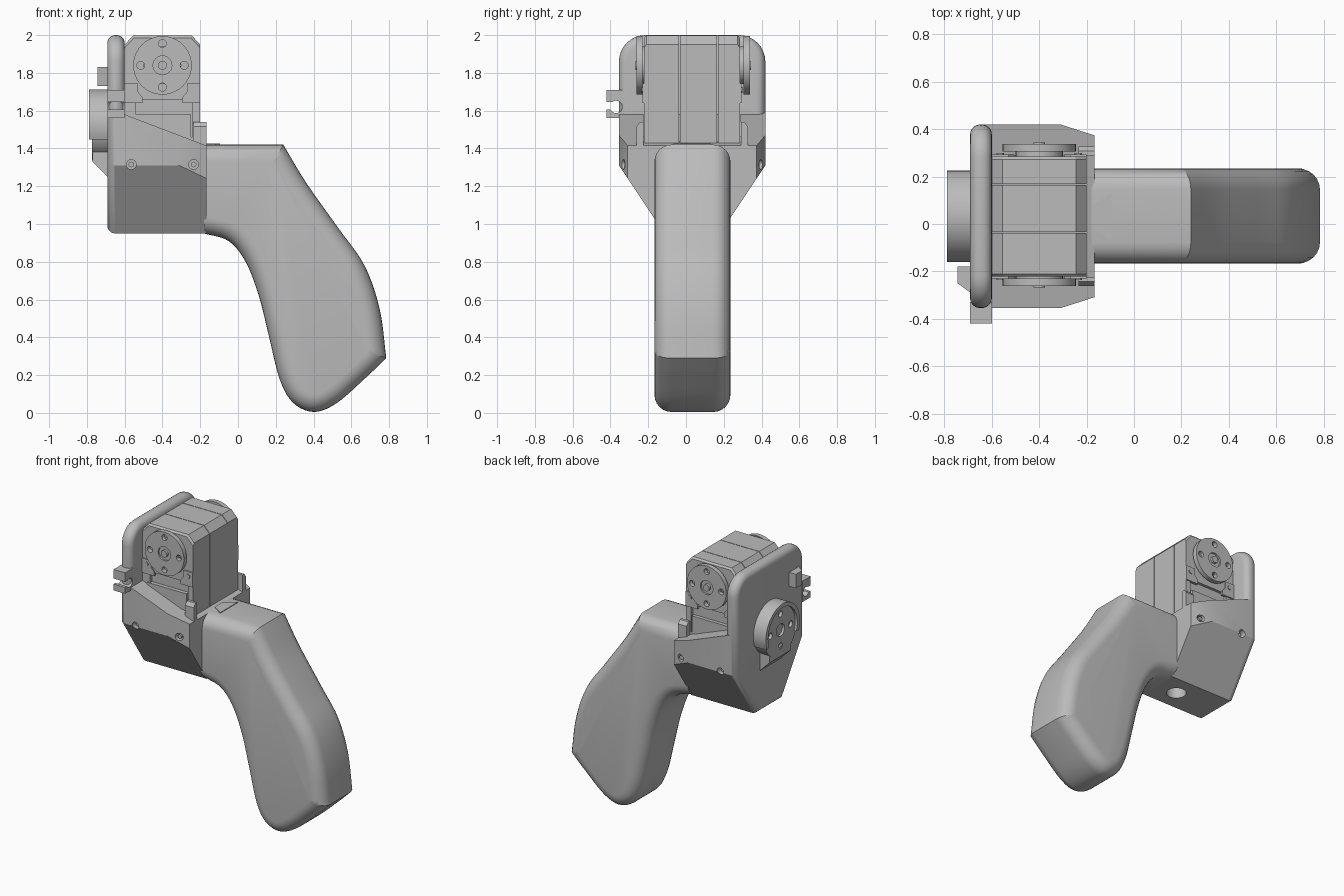
import bpy, bmesh
from math import cos, sin, pi, radians
from mathutils import Vector

if "Cube" in bpy.data.objects:
    bpy.data.objects.remove(bpy.data.objects["Cube"])

grey = bpy.data.materials.new("plain grey")
grey.use_nodes = True
grey.diffuse_color = (0.5, 0.5, 0.5, 1)
grey.node_tree.nodes["Principled BSDF"].inputs["Base Color"].default_value = (0.5, 0.5, 0.5, 1)

AXES = {"x": Vector((1, 0, 0)), "y": Vector((0, 1, 0)), "z": Vector((0, 0, 1))}
MID = 0.033  # centre of the mechanism in y


def finish(name, bm):
    bmesh.ops.recalc_face_normals(bm, faces=bm.faces[:])
    mesh = bpy.data.meshes.new(name)
    bm.to_mesh(mesh)
    bm.free()
    obj = bpy.data.objects.new(name, mesh)
    bpy.context.collection.objects.link(obj)
    mesh.materials.append(grey)
    return obj


def prism(points, axis, start, end):
    """Extrude a 2D profile: axis x takes (y, z), y takes (x, z), z takes (x, y)."""
    place = {"x": lambda a, b: (start, a, b), "y": lambda a, b: (a, start, b),
             "z": lambda a, b: (a, b, start)}[axis]
    bm = bmesh.new()
    face = bm.faces.new([bm.verts.new(place(a, b)) for a, b in points])
    ext = bmesh.ops.extrude_face_region(bm, geom=[face])
    moved = [v for v in ext["geom"] if isinstance(v, bmesh.types.BMVert)]
    bmesh.ops.translate(bm, vec=AXES[axis] * (end - start), verts=moved)
    bmesh.ops.recalc_face_normals(bm, faces=bm.faces[:])
    return bm


def round_edges(bm, edges, size, segments=4):
    bmesh.ops.bevel(bm, geom=edges, offset=size, offset_type="OFFSET", segments=segments,
                    profile=0.5, affect="EDGES", clamp_overlap=False)


def rim_edges(bm, axis):
    """Edges lying around the two end caps of a prism."""
    d = AXES[axis]
    return [e for e in bm.edges
            if abs((e.verts[1].co - e.verts[0].co).dot(d)) < 1e-5]


def box(name, x, y, z, bevel=0.0):
    bm = prism([(x[0], y[0]), (x[1], y[0]), (x[1], y[1]), (x[0], y[1])], "z", *z)
    if bevel:
        round_edges(bm, bm.edges[:], bevel, 2)
    return finish(name, bm)


def circle(a, b, r, n=32, first=0.0, sweep=2 * pi):
    full = sweep > 6.28
    return [(a + r * cos(first + sweep * i / n), b + r * sin(first + sweep * i / n))
            for i in range(n if full else n + 1)]


def disc(name, axis, a, b, r, start, end, n=32):
    return finish(name, prism(circle(a, b, r, n), axis, start, end))


def cut(obj, cutters):
    bpy.context.view_layer.objects.active = obj
    for c in cutters:
        mod = obj.modifiers.new("cut", "BOOLEAN")
        mod.operation, mod.solver, mod.object = "DIFFERENCE", "EXACT", c
        bpy.ops.object.modifier_apply(modifier=mod.name)
        bpy.data.objects.remove(c)


def spline(pts, steps=5):
    """Smooth curve through the points."""
    p = [Vector(q) for q in pts]
    p = [2 * p[0] - p[1]] + p + [2 * p[-1] - p[-2]]
    out = []
    for a, b, c, d in zip(p, p[1:], p[2:], p[3:]):
        for i in range(steps):
            t = i / steps
            out.append(tuple(0.5 * (2 * b + (c - a) * t + (2 * a - 5 * b + 4 * c - d) * t * t
                                    + (3 * b - a - 3 * c + d) * t ** 3)))
    return out + [tuple(p[-2])]


# Grip: curved profile with broadly rounded sides
back = spline([(0.24, 1.42), (0.36, 1.22), (0.53, 0.98), (0.67, 0.78), (0.75, 0.55), (0.785, 0.29)])
front = spline([(0.785, 0.29), (0.67, 0.18), (0.52, 0.05), (0.4, 0.005), (0.29, 0.055), (0.22, 0.18),
                (0.165, 0.4), (0.11, 0.62), (0.04, 0.8), (-0.05, 0.91), (-0.18, 0.95)])
bm = prism([(-0.18, 1.42)] + back + front[1:], "y", -0.167, 0.235)
edges = [e for e in rim_edges(bm, "y") if not all(v.co.x < -0.179 for v in e.verts)]
round_edges(bm, edges, 0.09, 6)
grip = finish("grip", bm)

# Holder body: tapered trough with a sloping top and narrowed grip end
lower = [(-0.355, 1.31), (-0.115, 0.95), (0.18, 0.95), (0.42, 1.31)]
bm = prism([(-0.355, 1.65)] + lower + [(0.42, 1.65)], "x", -0.65, -0.167)
for co, no in [((-0.6, 0, 1.58), (0.16, 0, 0.42)),
               ((-0.31, -0.355, 0), (0.045, -0.14, 0)),
               ((-0.31, 0.42, 0), (0.045, 0.14, 0))]:
    res = bmesh.ops.bisect_plane(bm, geom=bm.verts[:] + bm.edges[:] + bm.faces[:],
                                 plane_co=co, plane_no=no, clear_outer=True)
    rim = [e for e in res["geom_cut"] if isinstance(e, bmesh.types.BMEdge)]
    bmesh.ops.contextual_create(bm, geom=rim)
holder = finish("holder_body", bm)
holes = [disc("screw_cutter", "y", x, 1.315, 0.026, y, y + 0.12, 16)
         for x in (-0.565, -0.235) for y in (-0.41, 0.35)]
holes.append(disc("cable_cutter", "z", -0.33, MID, 0.065, 0.9, 1.1))
cut(holder, holes)
for x in (-0.565, -0.235):
    for y in (-0.325, 0.375):
        disc("body_screw", "y", x, 1.315, 0.015, y, y + 0.015, 12)

# Side plate: upright wall with arched top corners and a rounded rim
arch = circle(0.28, 1.86, 0.14, 8, 0, pi / 2) + circle(-0.215, 1.86, 0.14, 8, pi / 2, pi / 2)
bm = prism(lower + arch, "x", -0.692, -0.6)
round_edges(bm, rim_edges(bm, "x"), 0.042, 5)
finish("side_plate", bm)

# Cable clip and nub on the side plate
clip = box("cable_clip", (-0.692, -0.6), (-0.42, -0.33), (1.56, 1.71))
cut(clip, [box("slot_cutter", (-0.8, -0.5), (-0.45, -0.375), (1.605, 1.645)),
           disc("round_cutter", "x", -0.37, 1.62, 0.033, -0.8, -0.5, 20)])
finish("plate_nub", prism([(-0.68, -0.18), (-0.745, -0.18), (-0.745, -0.25), (-0.69, -0.29),
                           (-0.66, -0.29)], "z", 1.73, 1.83))

# Drive boss on the outer side: horn, half collar and wedge support
horn = disc("drive_horn", "x", MID, 1.52, 0.185, -0.772, -0.66, 40)
cut(horn, [disc("horn_cutter", "x", MID + 0.115 * cos(k * pi / 2), 1.52 + 0.115 * sin(k * pi / 2),
                0.022, -0.8, -0.75, 16) for k in range(4)]
    + [disc("hub_cutter", "x", MID, 1.52, 0.045, -0.8, -0.755, 20)])
start, sweep = radians(-22), radians(224)
collar = circle(MID, 1.52, 0.193, 28, start, sweep)
collar += circle(MID, 1.52, 0.165, 28, start, sweep)[::-1]
finish("drive_collar", prism(collar, "x", -0.79, -0.66))
finish("drive_support", prism([(-0.77, 1.4), (-0.77, 1.33), (-0.69, 1.25), (-0.66, 1.25), (-0.66, 1.4)],
                              "y", MID - 0.12, MID + 0.12))

# Motor case with chamfered upper edges
bm = prism([(-0.6, 1.4), (-0.2, 1.4), (-0.2, 1.95), (-0.245, 1.998), (-0.555, 1.998), (-0.6, 1.95)],
           "y", -0.222, 0.285)
round_edges(bm, [e for e in rim_edges(bm, "y") if min(v.co.z for v in e.verts) > 1.41], 0.012, 1)
case = finish("motor_case", bm)
cut(case, [box("seam_cutter", (-0.7, -0.1), (y, y + 0.004), (1.3, 2.1)) for y in (-0.037, 0.165)]
    + [box("recess_cutter", (-0.54, -0.24), (y, y + 0.1), (1.46, 1.66)) for y in (-0.3, 0.265)])

# Output discs, hubs and bracket details on both motor faces
for side, face, a, b in (("front", -0.2, -0.262, -0.23), ("back", 0.27, 0.305, 0.338)):
    out = -1 if side == "front" else 1
    edge = a if out < 0 else b
    plate = disc(side + "_output_disc", "y", -0.4, 1.84, 0.155, a, b, 40)
    cut(plate, [disc("pin_cutter", "y", -0.4 + 0.115 * cos(k * pi / 2), 1.84 + 0.115 * sin(k * pi / 2),
                     0.021, a - 0.1, b + 0.1, 16) for k in range(4)]
        + [disc("centre_cutter", "y", -0.4, 1.84, 0.05, edge - 0.012, edge + 0.012, 24)])
    disc(side + "_output_hub", "y", -0.4, 1.84, 0.1, *sorted((face, edge - out * 0.02)))
    disc(side + "_centre_screw", "y", -0.4, 1.84, 0.024, *sorted((face, edge + out * 0.006)), 16)
    skin = -0.222 if out < 0 else 0.285
    for x in (-0.565, -0.235):
        s = 1 if x < -0.4 else -1
        ear = [(x - s * 0.035, 1.745), (x + s * 0.035, 1.745), (x + s * 0.035, 1.7),
               (x + s * 0.06, 1.67), (x + s * 0.06, 1.64), (x - s * 0.035, 1.64)]
        finish(side + "_bracket", prism(ear, "y", *sorted((skin - out * 0.01, skin + out * 0.008))))
        disc(side + "_bracket_screw", "y", x, 1.71, 0.016, *sorted((skin, skin + out * 0.014)), 12)
    box(side + "_connector", (-0.56, -0.25), sorted((skin - out * 0.04, skin + out * 0.006)), (1.46, 1.58))

# Small posts gripping the motor, and the dovetail key on the grip
for y, tip in ((-0.262, -0.225), (0.328, 0.29)):
    finish("retaining_post", prism([(y, 1.38), (y, 1.515), ((y + tip) / 2, 1.54), (tip, 1.54), (tip, 1.38)],
                                   "x", -0.235, -0.167))
finish("dovetail_key", prism([(-0.175, MID - 0.045), (-0.095, MID - 0.1), (-0.095, MID + 0.1),
                              (-0.175, MID + 0.045)], "z", 1.4, 1.425))

# Smooth shading with sharp edges kept
bpy.ops.object.select_all(action="DESELECT")
for obj in bpy.context.collection.objects:
    if obj.type == "MESH":
        obj.select_set(True)
        bpy.context.view_layer.objects.active = obj
bpy.ops.object.shade_smooth_by_angle(angle=radians(30))
